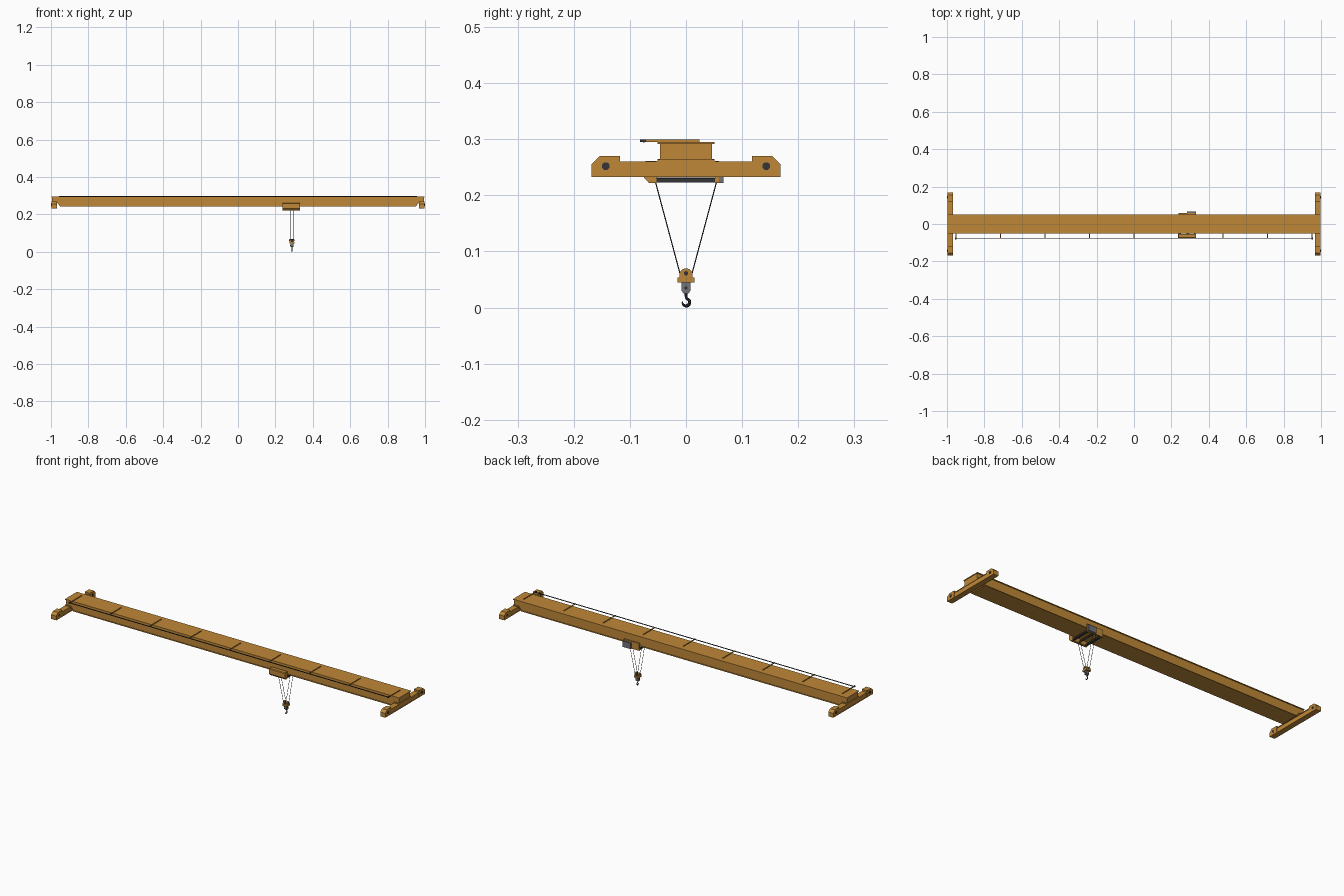
import bpy, bmesh, math
from mathutils import Vector

if "Cube" in bpy.data.objects:
    bpy.data.objects.remove(bpy.data.objects["Cube"])


def material(name, rgb):
    m = bpy.data.materials.new(name)
    m.diffuse_color = (*rgb, 1)
    m.use_nodes = True
    m.node_tree.nodes["Principled BSDF"].inputs["Base Color"].default_value = m.diffuse_color
    return m


GOLD = material("crane yellow", (0.52, 0.245, 0.038))
DARK = material("dark steel", (0.035, 0.035, 0.04))
GREY = material("motor grey", (0.17, 0.17, 0.19))


def finish(name, bm, mat, smooth=False):
    bmesh.ops.recalc_face_normals(bm, faces=bm.faces)
    me = bpy.data.meshes.new(name)
    bm.to_mesh(me)
    bm.free()
    me.materials.append(mat)
    ob = bpy.data.objects.new(name, me)
    bpy.context.collection.objects.link(ob)
    if smooth:
        bpy.ops.object.select_all(action='DESELECT')
        ob.select_set(True)
        bpy.context.view_layer.objects.active = ob
        bpy.ops.object.shade_smooth_by_angle(angle=math.radians(35))
    return ob


def box(name, x, y, z, mat):
    bm = bmesh.new()
    bmesh.ops.create_cube(bm, size=1)
    for v in bm.verts:
        v.co = [(r[0] + r[1]) / 2 + c * (r[1] - r[0]) for r, c in zip((x, y, z), v.co)]
    return finish(name, bm, mat)


def prism(name, pts, axis, a, b, mat, smooth=False):
    """Extrude a profile: axis 'x' takes (y, z) points, axis 'y' takes (x, z)."""
    bm = bmesh.new()
    put = (lambda p, t: (t, p[0], p[1])) if axis == 'x' else (lambda p, t: (p[0], t, p[1]))
    lo = [bm.verts.new(put(p, a)) for p in pts]
    hi = [bm.verts.new(put(p, b)) for p in pts]
    bm.faces.new(lo)
    bm.faces.new(hi)
    for i in range(len(pts)):
        j = (i + 1) % len(pts)
        bm.faces.new((lo[i], lo[j], hi[j], hi[i]))
    return finish(name, bm, mat, smooth)


def rod(name, p, q, r, mat, sides=16):
    p, q = Vector(p), Vector(q)
    bm = bmesh.new()
    bmesh.ops.create_cone(bm, cap_ends=True, segments=sides, radius1=r, radius2=r, depth=(q - p).length)
    rot = (q - p).to_track_quat('Z', 'Y')
    for v in bm.verts:
        v.co = rot @ v.co + (p + q) / 2
    return finish(name, bm, mat, True)


# Main box girder with notched ends, and its flanges
under = [(-0.995, 0.262), (-0.966, 0.262), (-0.95, 0.242), (0.95, 0.242), (0.966, 0.262), (0.995, 0.262)]
prism("girder_web", under + [(0.995, 0.294), (-0.995, 0.294)], 'y', -0.046, 0.046, GOLD)
box("girder_top_flange", (-0.998, 0.998), (-0.051, 0.051), (0.292, 0.2955), GOLD)
prism("girder_bottom_flange", under + [(x, z + 0.003) for x, z in reversed(under)],
      'y', -0.051, 0.051, GOLD)

# End trucks: beam with flanges, wheel housings and wheel hubs
for s, side in ((-1, "left"), (1, "right")):
    def span(a, b):
        return tuple(sorted((s * a, s * b)))
    box(side + "_truck_beam", span(0.971, 0.996), (-0.12, 0.12), (0.234, 0.26), GOLD)
    for z in (0.233, 0.2575):
        box(side + "_truck_flange", span(0.968, 0.998), (-0.12, 0.12), (z, z + 0.003), GOLD)
    box(side + "_girder_seat", span(0.968, 0.998), (-0.051, 0.051), (0.258, 0.264), GOLD)
    for t in (-1, 1):
        prof = [(0.118, 0.233), (0.168, 0.233), (0.168, 0.256), (0.154, 0.27), (0.118, 0.27)]
        prism(side + "_wheel_housing", [(t * y, z) for y, z in prof], 'x', *span(0.968, 0.998), GOLD)
        rod(side + "_wheel_hub", (s * 0.967, t * 0.143, 0.252), (s * 1.0, t * 0.143, 0.252), 0.007, DARK, 24)

# Cable line carried by brackets across the girder top
for i in range(-4, 5):
    x = i * 0.238
    box("cable_bracket", (x - 0.002, x + 0.002), (-0.078, 0.024), (0.2955, 0.2995), GOLD)
box("cable_rail", (-0.956, 0.956), (-0.077, -0.074), (0.2945, 0.298), DARK)
for x in (-0.952, 0.952):
    box("rail_end_stop", (x - 0.004, x + 0.004), (-0.082, -0.071), (0.295, 0.3), DARK)

# Trolley: front box, back plate, motor and cross bars
front = [(-0.053, 0.222), (-0.066, 0.222), (-0.075, 0.232), (-0.075, 0.258), (-0.072, 0.261), (-0.053, 0.261)]
prism("trolley_front_box", front, 'x', 0.238, 0.332, GOLD)
box("trolley_back_plate", (0.238, 0.332), (0.052, 0.059), (0.222, 0.261), GOLD)
box("trolley_motor", (0.284, 0.331), (0.059, 0.067), (0.222, 0.254), GREY)
for x in (0.245, 0.325):
    box("trolley_cross_bar", (x - 0.005, x + 0.005), (-0.056, 0.056), (0.223, 0.231), DARK)
rod("rope_drum", (0.288, -0.055, 0.2275), (0.288, 0.055, 0.2275), 0.0045, DARK)

# Hoist ropes
HX = 0.288
for dx in (-0.008, 0.008):
    for t in (-1, 1):
        rod("hoist_rope", (HX + dx, t * 0.055, 0.226), (HX + dx, t * 0.010, 0.058), 0.001, DARK, 8)

# Hook block: domed cheeks, collar, axle and swivel
dome = [(-0.012, 0.046)] + [(-0.012 * math.cos(math.pi * i / 12), 0.058 + 0.012 * math.sin(math.pi * i / 12))
                            for i in range(13)] + [(0.012, 0.046)]
for dx in (-0.009, 0.009):
    prism("block_cheek", dome, 'x', HX + dx - 0.0035, HX + dx + 0.0035, GOLD, True)
rod("block_pulley", (HX - 0.006, 0, 0.058), (HX + 0.006, 0, 0.058), 0.0095, DARK, 24)
rod("block_axle", (HX - 0.014, 0, 0.061), (HX + 0.014, 0, 0.061), 0.004, DARK)
box("block_collar", (HX - 0.013, HX + 0.013), (-0.015, 0.015), (0.045, 0.054), GOLD)
swivel = [(-0.008, 0.046), (-0.008, 0.03), (-0.004, 0.025), (0.004, 0.025), (0.008, 0.03), (0.008, 0.046)]
prism("hook_swivel", swivel, 'x', HX - 0.008, HX + 0.008, GREY)
rod("swivel_pin", (HX - 0.009, 0, 0.035), (HX + 0.009, 0, 0.035), 0.003, DARK)

# Hook: tapered tube swept along a curled path
path = [(0, 0.027, 0.0025), (0, 0.021, 0.0025)]
for i in range(15):
    a = math.radians(80 - 270 * i / 14)
    path.append((0.0065 * math.cos(a), 0.0095 + 0.0065 * math.sin(a),
                 0.0025 + 0.0005 * math.sin(math.pi * i / 14) - 0.0016 * max(0, i - 9) / 5))
bm = bmesh.new()
rings = []
for k, (y, z, r) in enumerate(path):
    p, q = path[max(k - 1, 0)], path[min(k + 1, len(path) - 1)]
    d = Vector((0, q[0] - p[0], q[1] - p[1])).normalized()
    n = Vector((0, -d.z, d.y))
    rings.append([bm.verts.new(Vector((HX, y, z)) + r * (math.cos(j * math.pi / 5) * n
                  + math.sin(j * math.pi / 5) * Vector((1, 0, 0)))) for j in range(10)])
for A, B in zip(rings, rings[1:]):
    for j in range(10):
        bm.faces.new((A[j], A[(j + 1) % 10], B[(j + 1) % 10], B[j]))
bm.faces.new(rings[0])
bm.faces.new(rings[-1])
finish("hook", bm, DARK, True)
